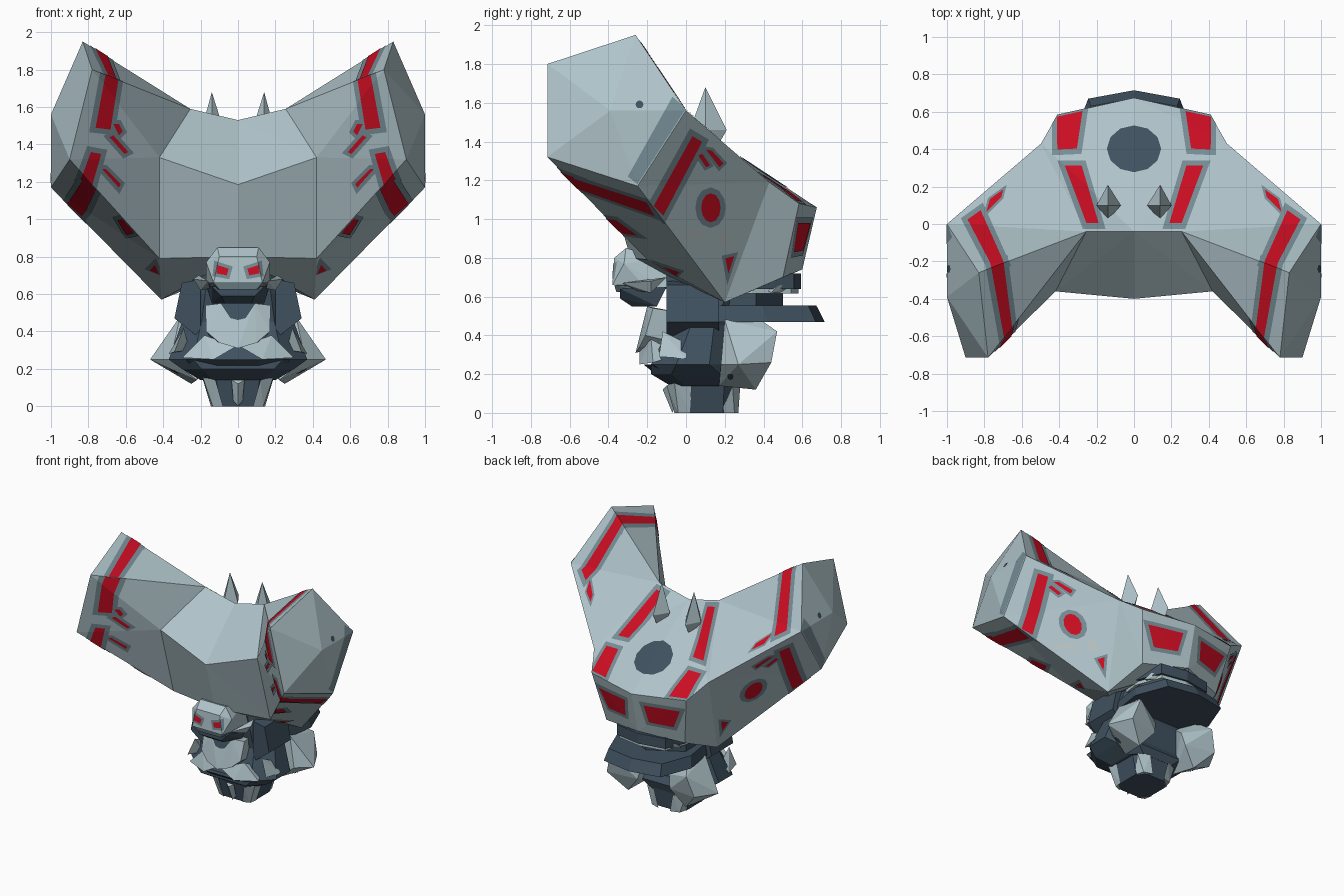
import bpy
import bmesh
import math
from mathutils import Vector

default_cube = bpy.data.objects.get("Cube")
if default_cube:
    bpy.data.objects.remove(default_cube, do_unlink=True)


def make_material(name, red, green, blue):
    material = bpy.data.materials.new(name)
    material.use_nodes = True
    colour = (red, green, blue, 1)
    material.diffuse_color = colour
    material.node_tree.nodes["Principled BSDF"].inputs["Base Color"].default_value = colour
    return material


pale = make_material("pale blue grey", .43, .55, .59)
worn = make_material("worn light grey", .48, .54, .54)
trim = make_material("mid blue grey", .18, .265, .3)
slate = make_material("dark slate", .05, .082, .115)
crimson = make_material("crimson", .6, .004, .016)


def add_object(name, bm, material, mirrored):
    mesh = bpy.data.meshes.new(name)
    bm.to_mesh(mesh)
    bm.free()
    mesh.materials.append(material)
    obj = bpy.data.objects.new(name, mesh)
    bpy.context.collection.objects.link(obj)
    if mirrored:
        obj.modifiers.new("Mirror", "MIRROR")
    return obj


def hull(name, material, points, pair=False):
    """Convex faceted block; either one symmetric block or a mirrored pair."""
    bm = bmesh.new()
    for x, y, z in points:
        bm.verts.new((x, y, z))
        if not pair and x > 0:
            bm.verts.new((-x, y, z))
    bmesh.ops.convex_hull(bm, input=bm.verts[:])
    loose = [v for v in bm.verts if not v.link_faces]
    bmesh.ops.delete(bm, geom=loose, context="VERTS")
    bmesh.ops.recalc_face_normals(bm, faces=bm.faces[:])
    return add_object(name, bm, material, pair)


def tower(name, material, sections):
    """Stack of chamfered rectangles: height, half width, front, back."""
    bm = bmesh.new()
    rings = []
    for z, half, front, back in sections:
        cut = half * .35
        outline = [(half, front + cut), (half, back - cut), (half - cut, back), (cut - half, back),
                   (-half, back - cut), (-half, front + cut), (cut - half, front), (half - cut, front)]
        rings.append([bm.verts.new((x, y, z)) for x, y in outline])
    for low, high in zip(rings, rings[1:]):
        for i in range(len(low)):
            bm.faces.new((low[i - 1], low[i], high[i], high[i - 1]))
    bm.faces.new(rings[0])
    bm.faces.new(rings[-1])
    bmesh.ops.recalc_face_normals(bm, faces=bm.faces[:])
    return add_object(name, bm, material, False)


# Each side: facing direction, then the axes of its flat outline
sides = {
    "front": (Vector((0, -1, 0)), Vector((1, 0, 0)), Vector((0, 0, 1))),
    "back": (Vector((0, 1, 0)), Vector((1, 0, 0)), Vector((0, 0, 1))),
    "side": (Vector((1, 0, 0)), Vector((0, 1, 0)), Vector((0, 0, 1))),
    "top": (Vector((0, 0, 1)), Vector((1, 0, 0)), Vector((0, 1, 0))),
}


def cut_plate(name, source, side, outline, material, margin, lift):
    """Thin mirrored plate following the source faces inside a convex outline."""
    facing, across, up = sides[side]
    corners = [across * u + up * v for u, v in outline]
    middle = sum(corners, Vector()) / len(corners)
    bm = bmesh.new()
    bm.from_mesh(source.data)
    bm.normal_update()
    hidden = [f for f in bm.faces if f.normal.dot(facing) < .22]
    bmesh.ops.delete(bm, geom=hidden, context="FACES")
    cuts = [(Vector(), Vector((-1, 0, 0)))]
    for i, corner in enumerate(corners):
        normal = (corner - corners[i - 1]).cross(facing).normalized()
        if normal.dot(corner - middle) < 0:
            normal.negate()
        cuts.append((corner + normal * margin, normal))
    for point, normal in cuts:
        bmesh.ops.bisect_plane(bm, geom=bm.verts[:] + bm.edges[:] + bm.faces[:],
                               plane_co=point, plane_no=normal, clear_outer=True)
    bm.normal_update()
    for vert in bm.verts:
        if abs(vert.co.x) > .001:
            vert.co += vert.normal * lift
        else:
            vert.co += Vector((0, vert.normal.y, vert.normal.z)) * lift
    add_object(name, bm, material, True)


def marking(name, source, side, outline, margin=.028):
    cut_plate(name + "_border", source, side, outline, trim, margin, .003)
    cut_plate(name, source, side, outline, crimson, 0, .006)


def oval(u, v, width, height, count=12):
    turns = [math.tau * i / count for i in range(count)]
    return [(u + width * math.cos(t), v + height * math.sin(t)) for t in turns]


# Great forked carapace: capitals are the tip, small letters the inner ring
corner = {
    "A": (.83, -.26, 1.95), "B": (1, 0, 1.56), "C": (1, -.25, 1.17),
    "D": (.9, -.715, 1.32), "E": (.78, -.715, 1.8), "K": (1, -.39, 1.56),
    "a": (.255, -.04, 1.59), "b": (.497, .43, 1.19), "c": (.41, .2, .57),
    "d": (.42, -.2, .79), "e": (.42, -.36, 1.33),
    "g": (.41, .583, 1.08), "h": (.34, .5, .7),
    "p": (0, -.04, 1.53), "q": (0, -.4, 1.185), "r": (0, -.286, .8),
    "s": (0, .675, 1.06), "t": (0, .6, .74),
}
bm = bmesh.new()
verts = {key: bm.verts.new(place) for key, place in corner.items()}
for letters in ("ABK BCK CDK DEK EAK ABba BCcb CDdc DEed EAa Eae "
                "qrde pqea pabgs sght bchg rthcd").split():
    bm.faces.new([verts[key] for key in letters])
bmesh.ops.recalc_face_normals(bm, faces=bm.faces[:])
bmesh.ops.triangulate(bm, faces=bm.faces[:])
bm.normal_update()
tip_face = verts["K"].link_faces[0]
if tip_face.normal.x < 0:
    bmesh.ops.reverse_faces(bm, faces=bm.faces[:])
carapace = add_object("carapace", bm, pale, True)

# Carapace markings on the upper faces
marking("arm_crest_stripe", carapace, "top", [(.89, .02), (.82, .07), (.7, -.2), (.77, -.21)])
marking("arm_inner_stripe", carapace, "top", [(.77, -.21), (.7, -.2), (.65, -.59), (.695, -.625)])
marking("crest_fleck", carapace, "top", [(.7, .18), (.71, .14), (.79, .06), (.77, .13)], .012)
marking("rear_stripe", carapace, "top", [(.41, .57), (.275, .6), (.305, .4), (.41, .395)])
marking("middle_stripe", carapace, "top", [(.37, .31), (.28, .31), (.19, 0), (.255, 0)])
cut_plate("top_oval", carapace, "top", oval(0, .4, .145, .125), slate, 0, .004)

# Markings on the inner and lower faces of the arms
marking("inner_stripe", carapace, "front", [(.71, 1.79), (.64, 1.77), (.685, 1.48), (.765, 1.49)])
marking("inner_fleck_high", carapace, "front", [(.67, 1.51), (.64, 1.51), (.62, 1.47), (.64, 1.45)], .02)
marking("inner_fleck_mid", carapace, "front", [(.69, 1.44), (.67, 1.45), (.59, 1.36), (.61, 1.35)], .02)
marking("inner_low_stripe", carapace, "front", [(.79, 1.36), (.735, 1.35), (.78, 1.18), (.84, 1.22)])
marking("inner_fleck_low", carapace, "front", [(.73, 1.27), (.71, 1.27), (.63, 1.19), (.64, 1.17)], .02)
marking("under_stripe", carapace, "side", [(-.63, 1.23), (-.2, 1.09), (-.16, 1.02), (-.57, 1.165)], .015)
marking("under_blob", carapace, "side", [(-.43, 1.01), (-.36, 1), (-.25, .92), (-.33, .93)], .015)
marking("under_fleck", carapace, "side", [(-.12, .76), (-.03, .73), (-.05, .71)], .012)

# Markings on the outer and back faces
marking("outer_stripe", carapace, "side", [(.03, 1.43), (.08, 1.4), (-.12, 1.02), (-.17, 1.07)])
marking("outer_fleck_high", carapace, "side", [(.1, 1.36), (.13, 1.355), (.19, 1.29), (.17, 1.27)], .015)
marking("outer_fleck_low", carapace, "side", [(.06, 1.33), (.08, 1.34), (.12, 1.28), (.1, 1.27)], .015)
marking("outer_spot", carapace, "side", oval(.125, 1.06, .05, .075))
marking("outer_wedge", carapace, "side", [(.2, .8), (.245, .81), (.215, .72)], .015)
for name, u, v, width, height in (("front", .04, .92, .08, .02), ("rear", .2, .9, .03, .04)):
    cut_plate("worn_patch_" + name, carapace, "side", oval(u, v, width, height), worn, 0, .002)
cut_plate("tip_worn_edge", carapace, "side",
          [(0, 1.57), (-.25, 1.18), (-.3, 1.22), (-.07, 1.63)], trim, 0, .003)
cut_plate("tip_dot", carapace, "side", oval(-.24, 1.59, .02, .02), slate, 0, .004)
marking("back_patch", carapace, "back", [(.08, .98), (.1, .84), (.28, .83), (.35, .98)])

# Pair of upright spikes
hull("spikes", pale, [(.07, .1, 1.46), (.2, .1, 1.46), (.14, .02, 1.46), (.14, .21, 1.46),
                      (.14, .1, 1.68), (.14, .12, 1.3)], True)

# Torso, shoulders and foot
tower("torso", slate, [(.14, .2, -.08, .26), (.2, .3, -.18, .28), (.25, .37, -.18, .25),
                       (.45, .3, -.08, .25), (.6, .27, -.1, .3), (.75, .22, -.1, .3)])
hull("shoulders", slate, [(x, y, z) for x, z in ((.2, .68), (.3, .66), (.34, .47), (.2, .36))
                          for y in (-.1, .17)], True)
tower("foot", slate, [(0, .14, -.05, .24), (.15, .18, -.08, .26), (.22, .22, -.08, .26)])
hull("foot_plates", pale, [(.08, -.06, 0), (.135, -.04, 0), (.145, .02, 0), (.12, -.1, .14),
                           (.19, -.06, .16), (.19, .03, .15)], True)
hull("foot_heels", pale, [(.05, .27, 0), (.12, .25, 0), (.14, .18, 0), (.08, .28, .14),
                          (.17, .24, .14)], True)
hull("foot_crest", pale, [(.025, -.06, .03), (0, -.07, 0), (.035, -.1, .14), (0, -.12, .12)])

# Rounded rear pods
pods = hull("rear_pods", pale, [(.2, .2, .49), (.31, .2, .48), (.27, .37, .49), (.33, .47, .42),
                                (.47, .27, .25), (.38, .44, .26), (.25, .36, .12), (.22, .17, .14),
                                (.12, .38, .35), (.36, .18, .25), (.14, .4, .25)], True)
cut_plate("pod_dot", pods, "side", oval(.23, .19, .015, .015), slate, 0, .004)

# Chest, skirt and hip plates
chest = hull("chest_plate", pale, [(.175, -.17, .54), (.17, -.21, .4), (.1, -.24, .34), (0, -.26, .31),
                                   (.09, -.2, .55), (.14, -.04, .52), (.14, -.04, .36)])
cut_plate("chest_notch", chest, "front", [(0, .56), (.1, .56), (.04, .47), (0, .46)], slate, 0, .004)
hull("skirt_plates", pale, [(.18, -.18, .38), (.3, -.17, .26), (.13, -.24, .25), (.01, -.24, .32),
                            (.22, -.03, .3)], True)
hull("hip_plates", pale, [(.29, -.12, .42), (.34, -.14, .29), (.37, 0, .28), (.31, 0, .36),
                          (.26, -.05, .3)], True)
hull("skirt_underside", slate, [(.28, -.17, .25), (.12, -.22, .25), (.1, -.12, .17), (.24, -.08, .19)])

# Head with brow, jaw and cheek plates
head = hull("head", pale, [(.11, -.31, .85), (.1, -.37, .8), (.13, -.38, .66), (.17, -.32, .77),
                           (.17, -.22, .66), (.12, -.1, .8), (.16, -.1, .64)])
marking("eyes", head, "front", [(.05, .735), (.11, .755), (.115, .71), (.06, .7)], .018)
hull("lower_face", trim, [(.13, -.37, .66), (.1, -.36, .625), (.16, -.2, .66), (.14, -.2, .62)])
hull("jaw", slate, [(.14, -.34, .64), (.09, -.34, .59), (.17, -.1, .65), (.14, -.15, .55), (.07, -.28, .55)])
hull("cheek_plates", pale, [(.16, -.33, .67), (.24, -.18, .68), (.2, -.18, .62), (.21, -.1, .7),
                            (.15, -.25, .63)], True)

# Layered collar fanning out behind
fan = ((.3, .15), (.34, .42), (.245, .67), (0, .715))
hull("rear_collar", slate, [(x * scale, y * scale, z) for x, y in fan
                            for z, scale in ((.47, 1), (.555, .94))])
hull("upper_collar", slate, [(x * .86, y * .83, z) for x, y in fan for z in (.64, .72)])
hull("collar_rim", pale, [(x * .8, y * .81, z) for x, y in fan for z in (.615, .645)])
hull("collar_core", slate, [(x, y, z) for x, y in ((.24, .1), (.25, .36), (0, .5)) for z in (.5, .72)])
hull("collar_chips", pale, [(.2, .5, .62), (.27, .44, .62), (.25, .48, .66), (.18, .56, .66),
                            (.2, .4, .64)], True)
